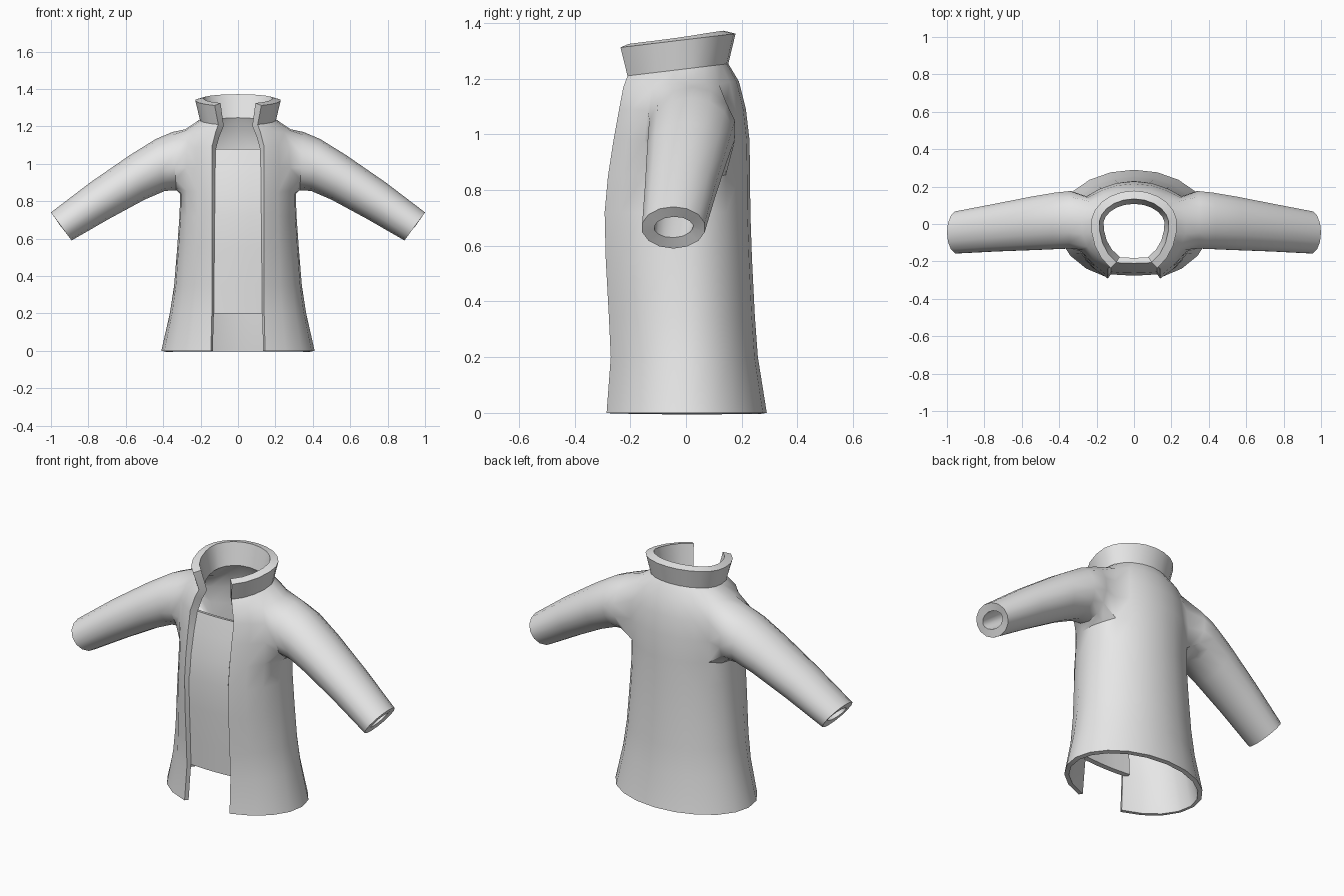
import bpy, bmesh, math
from mathutils import Vector

if "Cube" in bpy.data.objects:
    bpy.data.objects.remove(bpy.data.objects["Cube"])

cloth = bpy.data.materials.new("light_grey_cloth")
cloth.diffuse_color = (0.8, 0.8, 0.8, 1)
cloth.use_nodes = True
cloth.node_tree.nodes["Principled BSDF"].inputs["Base Color"].default_value = cloth.diffuse_color


def make_object(name, bm):
    mesh = bpy.data.meshes.new(name)
    bm.to_mesh(mesh)
    bm.free()
    mesh.materials.append(cloth)
    ob = bpy.data.objects.new(name, mesh)
    bpy.context.collection.objects.link(ob)
    return ob


def finish(ob, angle):
    # bake the modifiers, then smooth shade while keeping hard edges
    bpy.ops.object.select_all(action='DESELECT')
    ob.select_set(True)
    bpy.context.view_layer.objects.active = ob
    bpy.ops.object.convert(target='MESH')
    bpy.ops.object.shade_smooth_by_angle(angle=math.radians(angle))


# Coat rings: height, half width, front y, back y, opening half width, tilt
RINGS = [
    (0.00, 0.410, -0.285, 0.290, 0.145, 0),
    (0.20, 0.365, -0.270, 0.258, 0.140, 0),
    (0.35, 0.342, -0.277, 0.247, 0.140, 0),
    (0.55, 0.326, -0.288, 0.237, 0.140, 0),
    (0.72, 0.314, -0.292, 0.231, 0.140, 0),
    (0.85, 0.310, -0.280, 0.230, 0.140, 0),
    (0.98, 0.325, -0.260, 0.228, 0.140, 0),
    (1.09, 0.315, -0.240, 0.215, 0.140, 0),
    (1.18, 0.285, -0.225, 0.190, 0.120, 0.05),
    (1.235, 0.205, -0.210, 0.152, 0.105, 0.12),
    (1.34, 0.230, -0.235, 0.178, 0.125, 0.12),
]
SEGS = 9
HOLE_COLS, HOLE_ROWS = (2, 6), (5, 8)

# Body and collar, right half
bm = bmesh.new()
grid = []
for z, w, yf, yb, xe, tilt in RINGS:
    a0 = math.asin(xe / w)
    row = []
    for j in range(SEGS + 1):
        a = a0 + (math.pi - a0) * j / SEGS
        c = math.cos(a)
        y = yf * c / math.cos(a0) if c > 0 else -yb * c
        x = w * math.sin(a) if j < SEGS else 0
        row.append(bm.verts.new((x, y, z + tilt * y)))
    grid.append(row)

(c0, c1), (r0, r1) = HOLE_COLS, HOLE_ROWS
for i in range(len(grid) - 1):
    for j in range(SEGS):
        if not (r0 <= i < r1 and c0 <= j < c1):
            bm.faces.new((grid[i][j], grid[i][j + 1], grid[i + 1][j + 1], grid[i + 1][j]))

# Armhole loop, starting at the armpit and running towards the back
mid = (c0 + c1) // 2
loop = [grid[r0][j] for j in range(mid, c1)]
loop += [grid[i][c1] for i in range(r0, r1)]
loop += [grid[r1][j] for j in range(c1, c0, -1)]
loop += [grid[i][c0] for i in range(r1, r0, -1)]
loop += [grid[r0][j] for j in range(c0, mid)]
armhole = list(loop)

# Sleeve rings: top x, z; bottom x, z; front y, back y
SLEEVE = [
    (0.35, 1.170, 0.330, 0.858, -0.135, 0.180),
    (0.44, 1.132, 0.390, 0.855, -0.138, 0.172),
    (0.58, 1.045, 0.500, 0.808, -0.143, 0.150),
    (0.79, 0.900, 0.690, 0.705, -0.150, 0.110),
    (1.00, 0.740, 0.890, 0.590, -0.160, 0.070),
]
n = len(loop)
for tx, tz, bx, bz, y0, y1 in SLEEVE:
    centre = Vector(((tx + bx) / 2, (y0 + y1) / 2, (tz + bz) / 2))
    down = Vector((bx, centre.y, bz)) - centre
    side = Vector((0, (y1 - y0) / 2, 0))
    ring = []
    for k in range(n):
        t = 2 * math.pi * k / n
        ring.append(bm.verts.new(centre + down * math.cos(t) + side * math.sin(t)))
    for k in range(n):
        m = (k + 1) % n
        bm.faces.new((loop[k], loop[m], ring[m], ring[k]))
    loop = ring

bmesh.ops.delete(bm, geom=[v for v in bm.verts if not v.link_faces], context='VERTS')
bmesh.ops.smooth_vert(bm, verts=armhole, factor=0.35,
                      use_axis_x=True, use_axis_y=True, use_axis_z=True)
coat = make_object("coat_shell", bm)

# Thinner cloth on the skirt, thicker at chest, sleeves and collar
group = coat.vertex_groups.new(name="thickness")
for v in coat.data.vertices:
    thin = v.co.z < 0.8 and v.co.x < 0.43
    group.add([v.index], 0.55 if thin else 1.0, 'REPLACE')
mirror = coat.modifiers.new("mirror", 'MIRROR')
mirror.use_clip = True
solid = coat.modifiers.new("solidify", 'SOLIDIFY')
solid.thickness = 0.045
solid.offset = -1
solid.vertex_group = "thickness"
finish(coat, 38)

# Recessed front panel behind the opening
bm = bmesh.new()
rows = []
for z, y in [(0.2, -0.255), (0.35, -0.262), (0.55, -0.272), (0.72, -0.275),
             (0.85, -0.262), (0.98, -0.236), (1.08, -0.21)]:
    rows.append([bm.verts.new((x, y + 0.36 * x * x, z))
                 for x in (-0.155, -0.06, 0, 0.06, 0.155)])
for lo, hi in zip(rows, rows[1:]):
    for j in range(4):
        bm.faces.new((lo[j], lo[j + 1], hi[j + 1], hi[j]))
panel = make_object("front_panel", bm)
solid = panel.modifiers.new("solidify", 'SOLIDIFY')
solid.thickness = 0.03
solid.offset = -1
finish(panel, 38)
